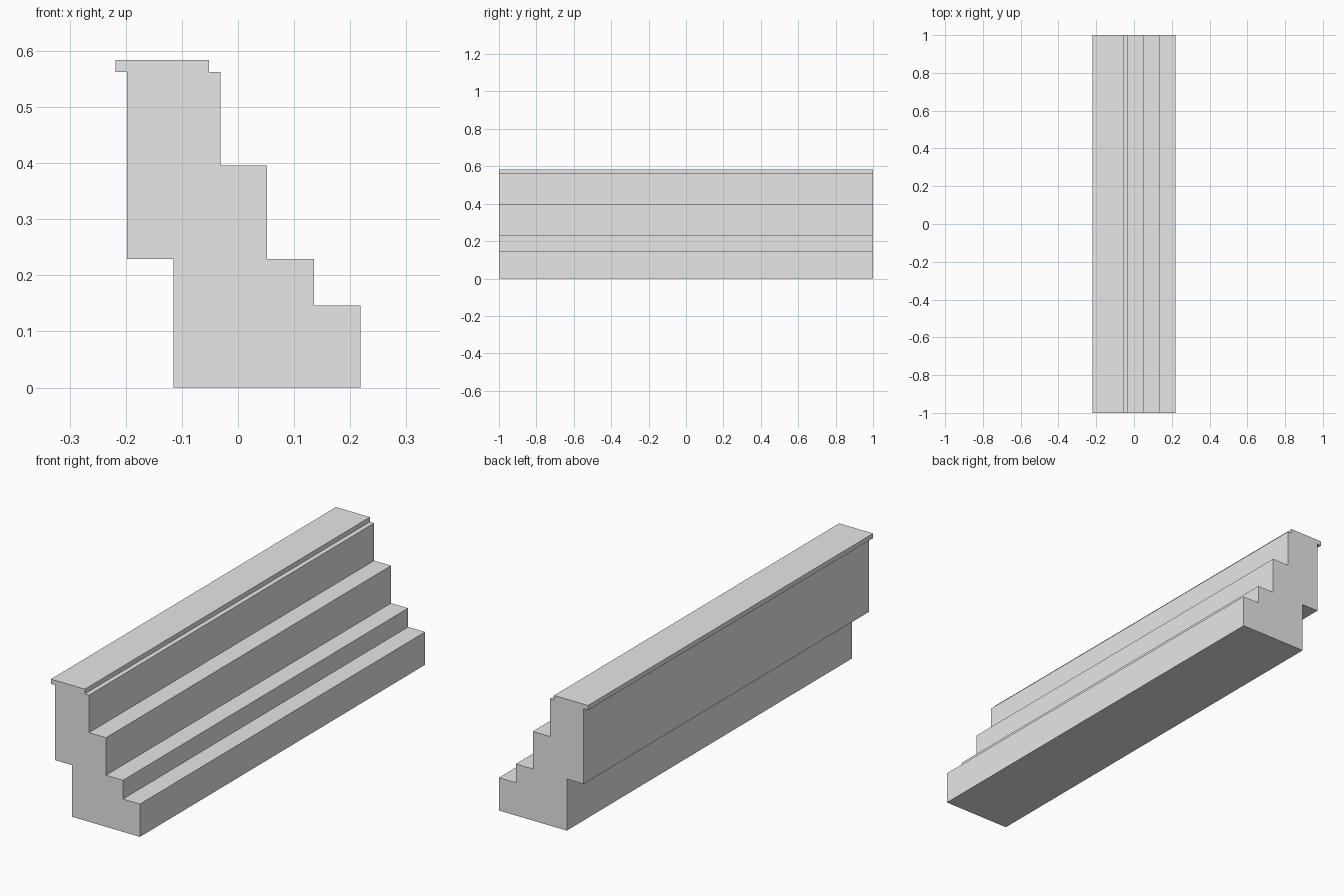
import bpy
import bmesh

cube = bpy.data.objects.get("Cube")
if cube:
    bpy.data.objects.remove(cube, do_unlink=True)

UNIT = 1 / 48      # module shared by every step
HALF_LENGTH = 1.0

# Single flat stone colour
stone = bpy.data.materials.new("stone_grey")
stone.use_nodes = True
grey = (0.8, 0.8, 0.8, 1)
stone.diffuse_color = grey
stone.node_tree.nodes["Principled BSDF"].inputs["Base Color"].default_value = grey


def extrude_profile(name, profile, material):
    """Extrude an x-z outline, given in modules, along the y axis."""
    bm = bmesh.new()
    verts = [bm.verts.new((x * UNIT, -HALF_LENGTH, z * UNIT)) for x, z in profile]
    face = bm.faces.new(verts)
    result = bmesh.ops.extrude_face_region(bm, geom=[face], use_keep_orig=True)
    moved = [v for v in result["geom"] if isinstance(v, bmesh.types.BMVert)]
    bmesh.ops.translate(bm, verts=moved, vec=(0, 2 * HALF_LENGTH, 0))
    bmesh.ops.recalc_face_normals(bm, faces=bm.faces)
    mesh = bpy.data.meshes.new(name)
    bm.to_mesh(mesh)
    bm.free()
    mesh.materials.append(material)
    obj = bpy.data.objects.new(name, mesh)
    bpy.context.collection.objects.link(obj)
    return obj


# Outline: base, three rising steps, overhanging cap, recessed back
outline = [
    (-5.5, 0), (10.5, 0),
    (10.5, 7), (6.5, 7),
    (6.5, 11), (2.5, 11),
    (2.5, 19), (-1.5, 19),
    (-1.5, 27), (-2.5, 27),
    (-2.5, 28), (-10.5, 28),
    (-10.5, 27), (-9.5, 27),
    (-9.5, 11), (-5.5, 11),
]
extrude_profile("stepped_wall", outline, stone)
